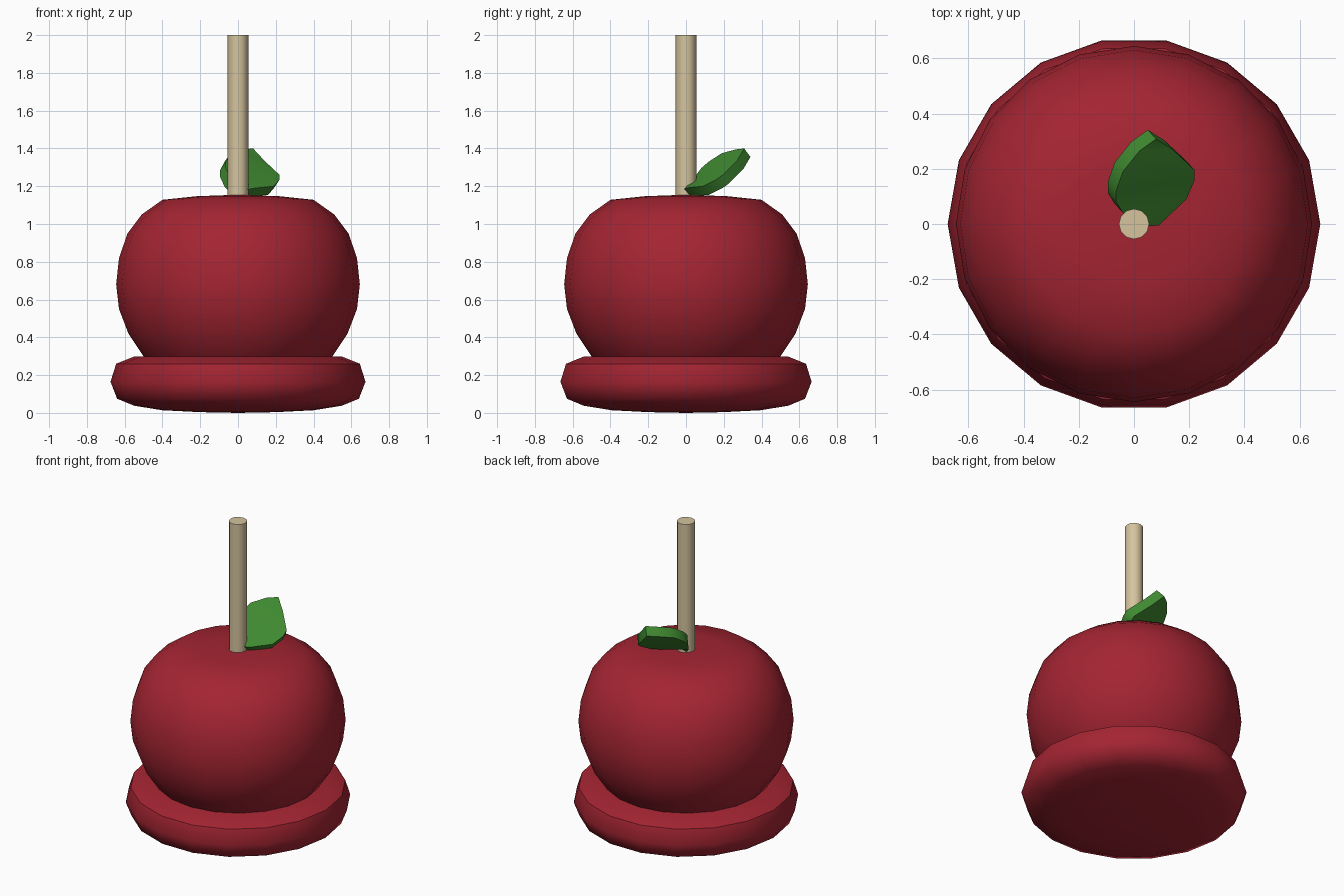
import bpy, bmesh
from math import cos, sin, pi, radians
from mathutils import Vector

default = bpy.data.objects.get("Cube")
if default:
    bpy.data.objects.remove(default, do_unlink=True)


def material(name, rgb):
    mat = bpy.data.materials.new(name)
    mat.use_nodes = True
    mat.diffuse_color = (*rgb, 1)
    mat.node_tree.nodes["Principled BSDF"].inputs["Base Color"].default_value = (*rgb, 1)
    return mat


red = material("candy red", (0.37, 0.018, 0.032))
tan = material("stick tan", (0.66, 0.55, 0.34))
green = material("leaf green", (0.05, 0.25, 0.03))


def finish(name, bm, mat, angle):
    bmesh.ops.recalc_face_normals(bm, faces=bm.faces[:])
    mesh = bpy.data.meshes.new(name)
    bm.to_mesh(mesh)
    bm.free()
    mesh.materials.append(mat)
    obj = bpy.data.objects.new(name, mesh)
    bpy.context.collection.objects.link(obj)
    bpy.ops.object.select_all(action="DESELECT")
    obj.select_set(True)
    bpy.context.view_layer.objects.active = obj
    bpy.ops.object.shade_smooth_by_angle(angle=radians(angle))
    return obj


def lathe(name, profile, sides, mat, angle=50):
    """Turn (radius, height) points around z; radius 0 makes a pole."""
    bm = bmesh.new()
    rings = []
    for r, z in profile:
        count = sides if r else 1
        rings.append([bm.verts.new((r * cos(2 * pi * i / sides), r * sin(2 * pi * i / sides), z))
                      for i in range(count)])
    for a, b in zip(rings, rings[1:]):
        for i in range(sides):
            j = (i + 1) % sides
            corners = [a[i % len(a)], a[j % len(a)], b[j % len(b)], b[i % len(b)]]
            bm.faces.new(list(dict.fromkeys(corners)))
    return finish(name, bm, mat, angle)


# Puddle of candy under the apple
lathe("candy_base", [(0, 0), (0.2, 0.004), (0.4, 0.014), (0.55, 0.038), (0.64, 0.075),
                     (0.675, 0.165), (0.645, 0.26), (0.55, 0.298), (0.3, 0.3), (0, 0.3)], 18, red)

# Apple body
lathe("apple", [(0, 0.22), (0.42, 0.23), (0.5, 0.3), (0.58, 0.42), (0.63, 0.55), (0.645, 0.68),
                (0.63, 0.82), (0.585, 0.95), (0.51, 1.05), (0.4, 1.128), (0.22, 1.147),
                (0, 1.155)], 20, red)

# Stick
lathe("stick", [(0, 1.05), (0.055, 1.05), (0.055, 2), (0, 2)], 12, tan)

# Leaf: left and right edges of the upper face, root to tip, then a thickness
left = [(-0.04, 0.04, 1.24), (-0.065, 0.08, 1.295), (-0.065, 0.12, 1.33),
        (-0.04, 0.19, 1.375), (0.02, 0.265, 1.395)]
right = [(0.09, -0.005, 1.19), (0.19, 0.09, 1.20), (0.22, 0.16, 1.235),
         (0.22, 0.195, 1.26), (0.14, 0.27, 1.335)]
root, tip = (0.02, -0.01, 1.18), (0.08, 0.308, 1.4)
bm = bmesh.new()
lv = [bm.verts.new(p) for p in left]
rv = [bm.verts.new(p) for p in right]
bm.faces.new((bm.verts.new(root), rv[0], lv[0]))
for i in range(len(left) - 1):
    bm.faces.new((lv[i], rv[i], rv[i + 1], lv[i + 1]))
bm.faces.new((lv[-1], rv[-1], bm.verts.new(tip)))
top_faces = bm.faces[:]
made = bmesh.ops.extrude_face_region(bm, geom=top_faces, use_keep_orig=True)
lower = [g for g in made["geom"] if isinstance(g, bmesh.types.BMVert)]
bmesh.ops.translate(bm, verts=lower, vec=Vector((-0.03, 0.033, -0.045)))
finish("leaf", bm, green, 40)
